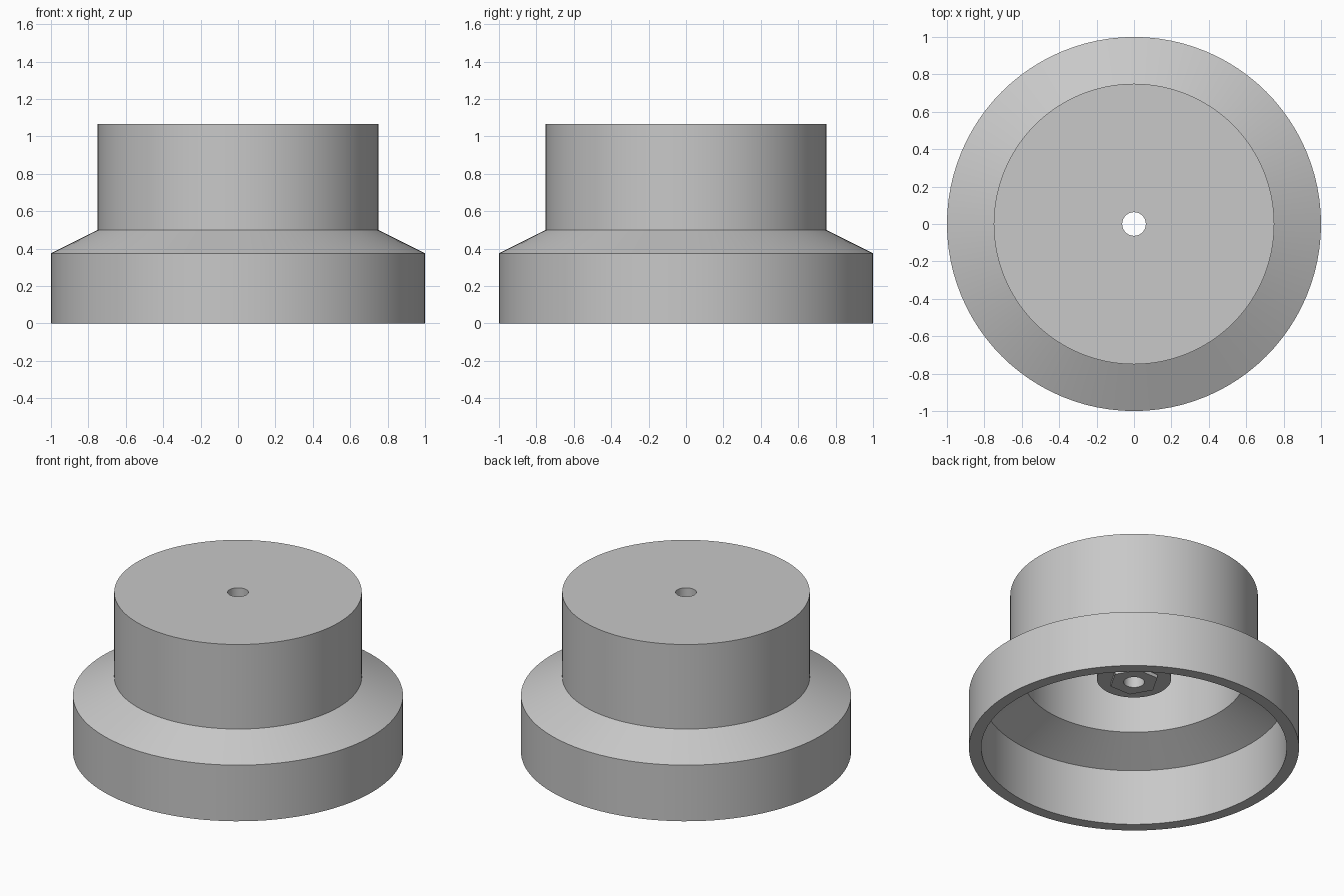
import bpy
import bmesh
from math import cos, sin, pi, radians

SEGMENTS = 96
HOLE = 0.063
BOSS_END = 0.483

cube = bpy.data.objects.get("Cube")
if cube:
    bpy.data.objects.remove(cube, do_unlink=True)

grey = bpy.data.materials.new("plain grey")
grey.use_nodes = True
grey.diffuse_color = (0.58, 0.58, 0.58, 1)
grey.node_tree.nodes["Principled BSDF"].inputs["Base Color"].default_value = grey.diffuse_color


def round_radius(r, angle):
    return r


def hex_radius(r, angle):
    """Distance to a hexagon of corner radius r; the bore stays round."""
    if r <= HOLE:
        return r
    return r * cos(pi / 6) / cos(angle % (pi / 3) - pi / 6)


def lathe(name, profile, radius=round_radius):
    """Sweep a closed (radius, height) profile around z."""
    bm = bmesh.new()
    rings = []
    for i in range(SEGMENTS):
        a = 2 * pi * i / SEGMENTS
        rings.append([bm.verts.new((radius(r, a) * cos(a), radius(r, a) * sin(a), z))
                      for r, z in profile])
    for i, ring in enumerate(rings):
        following = rings[(i + 1) % SEGMENTS]
        for j in range(len(profile)):
            k = (j + 1) % len(profile)
            bm.faces.new((ring[j], following[j], following[k], ring[k]))
    bmesh.ops.recalc_face_normals(bm, faces=bm.faces)
    mesh = bpy.data.meshes.new(name)
    bm.to_mesh(mesh)
    bm.free()
    mesh.materials.append(grey)
    obj = bpy.data.objects.new(name, mesh)
    bpy.context.collection.objects.link(obj)
    bpy.ops.object.select_all(action='DESELECT')
    obj.select_set(True)
    bpy.context.view_layer.objects.active = obj
    bpy.ops.object.shade_smooth_by_angle(angle=radians(20))
    return obj


# Hollow stepped cap with a central boss hanging from its roof
lathe("stepped_cap", [
    (1.0, 0), (1.0, 0.375), (0.75, 0.5), (0.75, 1.065), (HOLE, 1.065),
    (HOLE, BOSS_END), (0.225, BOSS_END), (0.225, 0.99), (0.675, 0.99),
    (0.675, 0.5), (0.925, 0.375), (0.925, 0),
])

# Hexagonal collar below the boss
lathe("hex_collar", [
    (0.15, 0.46), (0.15, BOSS_END), (HOLE, BOSS_END), (HOLE, 0.46),
], hex_radius)
